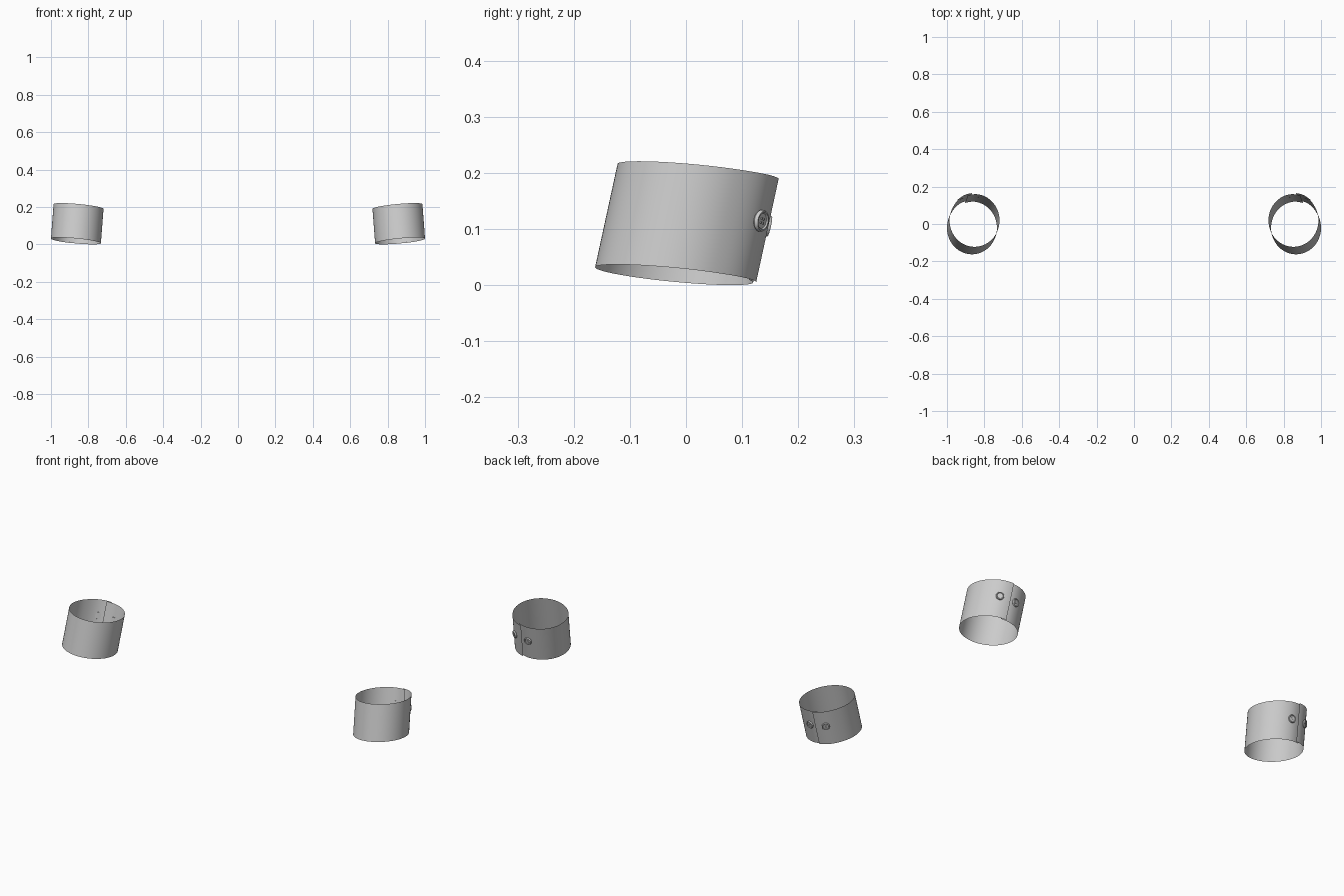
import bpy, bmesh, math
from mathutils import Vector, Matrix

if "Cube" in bpy.data.objects:
    bpy.data.objects.remove(bpy.data.objects["Cube"])

BOTTOM, TOP = Vector((0.8665, -0.021, 0.0185)), Vector((0.8525, 0.019, 0.2025))
RX, RY = 0.1335, 0.141
START, END = 74, 360 + 84          # wrap angles of the cloth, overlapping at the back


def smoothstep(a, b, v):
    u = min(max((v - a) / (b - a), 0), 1)
    return u * u * (3 - 2 * u)


def wall(deg, t):
    """Point on the oblique, tilted cuff wall; the last stretch lifts over the first."""
    a = math.radians(deg)
    lift = 0.006 * smoothstep(360 + 30, 360 + 68, deg) - 0.002 * (1 - smoothstep(START, START + 25, deg))
    x, y = (RX + lift) * math.cos(a), (RY + lift) * math.sin(a)
    return BOTTOM.lerp(TOP, t) + Vector((x, y, 0.094 * x - 0.095 * y))


def finish(bm, name, side):
    if side < 0:
        bmesh.ops.scale(bm, vec=(-1, 1, 1), verts=bm.verts)
        bmesh.ops.reverse_faces(bm, faces=bm.faces)
    me = bpy.data.meshes.new(name)
    bm.to_mesh(me)
    bm.free()
    ob = bpy.data.objects.new(name, me)
    bpy.context.collection.objects.link(ob)
    bpy.ops.object.select_all(action='DESELECT')
    ob.select_set(True)
    bpy.context.view_layer.objects.active = ob
    bpy.ops.object.shade_smooth_by_angle(angle=math.radians(35))


def cuff(side):
    bm = bmesh.new()
    n, rows = 96, 6
    grid = [[bm.verts.new(wall(START + (END - START) * i / n, j / rows))
             for j in range(rows + 1)] for i in range(n + 1)]
    for i in range(n):
        for j in range(rows):
            bm.faces.new((grid[i][j], grid[i + 1][j], grid[i + 1][j + 1], grid[i][j + 1]))
    finish(bm, "cuff_right" if side > 0 else "cuff_left", side)


def button(side, deg, t, label):
    bm = bmesh.new()
    # lathed disc with a raised rim and a dished centre
    profile = [(0, -0.002), (0.017, -0.002), (0.0195, 0.001), (0.0195, 0.005),
               (0.018, 0.0075), (0.0155, 0.0075), (0.0135, 0.005), (0, 0.0045)]
    vs = [bm.verts.new((r, 0, z)) for r, z in profile]
    es = [bm.edges.new(p) for p in zip(vs, vs[1:])]
    bmesh.ops.spin(bm, geom=vs + es, cent=(0, 0, 0), axis=(0, 0, 1),
                   angle=math.tau, steps=24, use_duplicate=False)
    bmesh.ops.remove_doubles(bm, verts=bm.verts, dist=1e-5)
    # four thread studs in the dish
    for k in range(4):
        a = math.pi / 4 + k * math.pi / 2
        bmesh.ops.create_cone(bm, cap_ends=True, segments=8, radius1=0.0022, radius2=0.0018, depth=0.003,
                              matrix=Matrix.Translation((0.005 * math.cos(a), 0.005 * math.sin(a), 0.005)))
    bmesh.ops.recalc_face_normals(bm, faces=bm.faces)
    # seat the button on the wall, facing outward
    p = wall(deg, t)
    up = (TOP - BOTTOM).normalized()
    out = (wall(deg + 1, t) - wall(deg - 1, t)).cross(up).normalized()
    across = up.cross(out)
    m = Matrix((across, up, out)).transposed().to_4x4()
    m.translation = p + out * 0.001
    bm.transform(m)
    finish(bm, label + ("_right" if side > 0 else "_left"), side)


for side in (1, -1):
    cuff(side)
    button(side, 360 + 62, 0.56, "outer_button")
    button(side, 98, 0.56, "inner_button")
